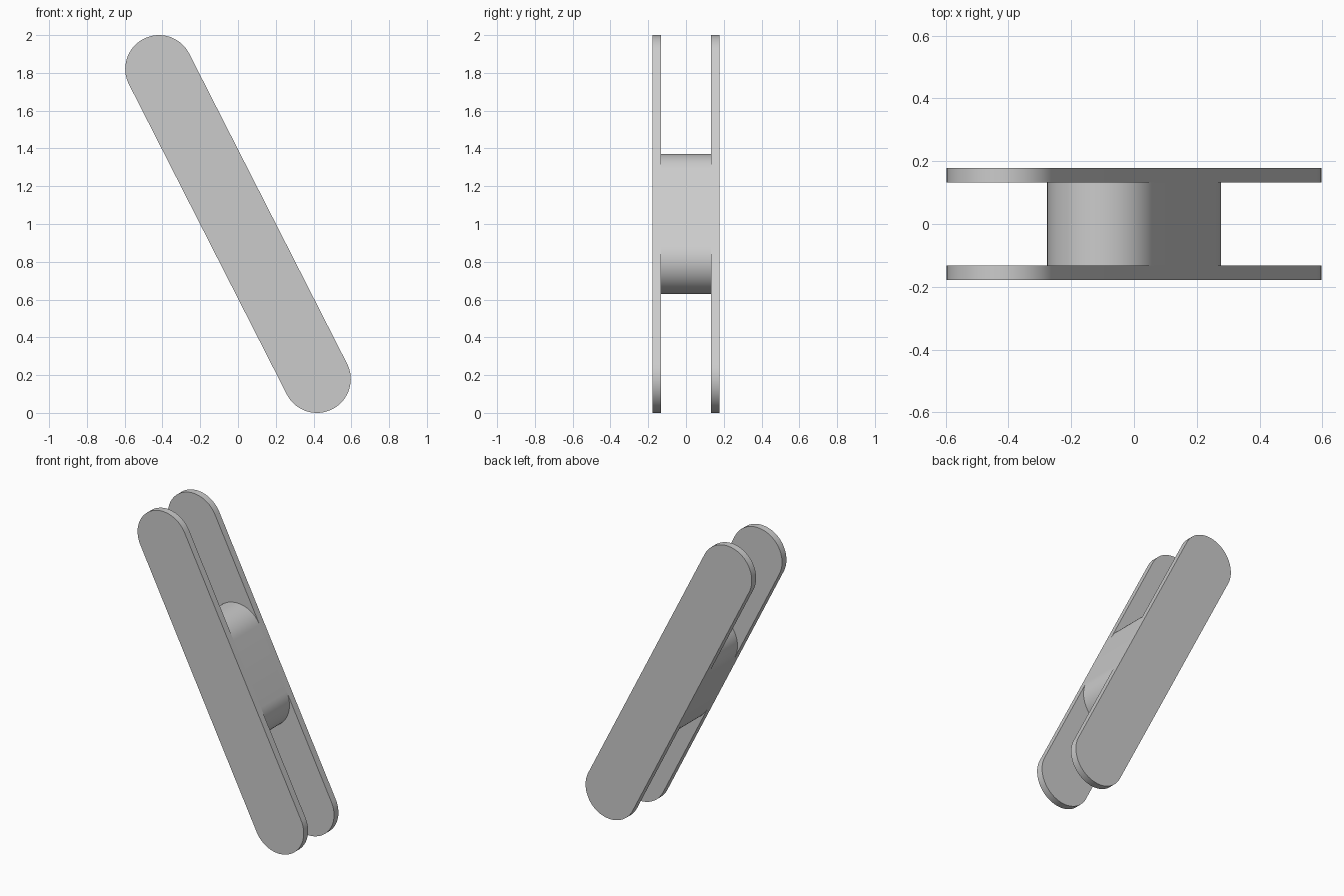
import bpy
import bmesh
from math import atan2, cos, sin, pi
from mathutils import Vector

if "Cube" in bpy.data.objects:
    bpy.data.objects.remove(bpy.data.objects["Cube"])

# Plain grey used on every part
grey = bpy.data.materials.new("light grey")
grey.use_nodes = True
colour = (0.6, 0.6, 0.6, 1)
grey.diffuse_color = colour
grey.node_tree.nodes["Principled BSDF"].inputs["Base Color"].default_value = colour

RADIUS = 0.179
AXIS = Vector((-0.418, 0, 0.821))    # from the middle to the upper round end
LEAN = atan2(AXIS.z, AXIS.x)
STEPS = 32


def rounded_bar(name, reach, y_front, y_back):
    """Leaning round-ended bar, extruded along y."""
    bm = bmesh.new()
    ring = []
    for side in (1, -1):
        centre = Vector((0, y_front, 1)) + AXIS * reach * side
        start = LEAN - side * pi / 2 if side == 1 else LEAN + pi / 2
        for i in range(STEPS + 1):
            a = start + pi * i / STEPS
            ring.append(bm.verts.new(centre + RADIUS * Vector((cos(a), 0, sin(a)))))
    face = bm.faces.new(ring)
    out = bmesh.ops.extrude_face_region(bm, geom=[face])
    moved = [v for v in out["geom"] if isinstance(v, bmesh.types.BMVert)]
    bmesh.ops.translate(bm, verts=moved, vec=(0, y_back - y_front, 0))
    bmesh.ops.recalc_face_normals(bm, faces=bm.faces)
    mesh = bpy.data.meshes.new(name)
    bm.to_mesh(mesh)
    bm.free()
    mesh.materials.append(grey)
    obj = bpy.data.objects.new(name, mesh)
    bpy.context.collection.objects.link(obj)
    bpy.ops.object.select_all(action="DESELECT")
    obj.select_set(True)
    bpy.context.view_layer.objects.active = obj
    bpy.ops.object.shade_smooth_by_angle(angle=pi / 6)
    return obj


# Two long side plates joined by a short spacer block
rounded_bar("front_plate", 1, -0.178, -0.133)
rounded_bar("back_plate", 1, 0.133, 0.178)
rounded_bar("spacer_block", 0.234, -0.133, 0.133)
